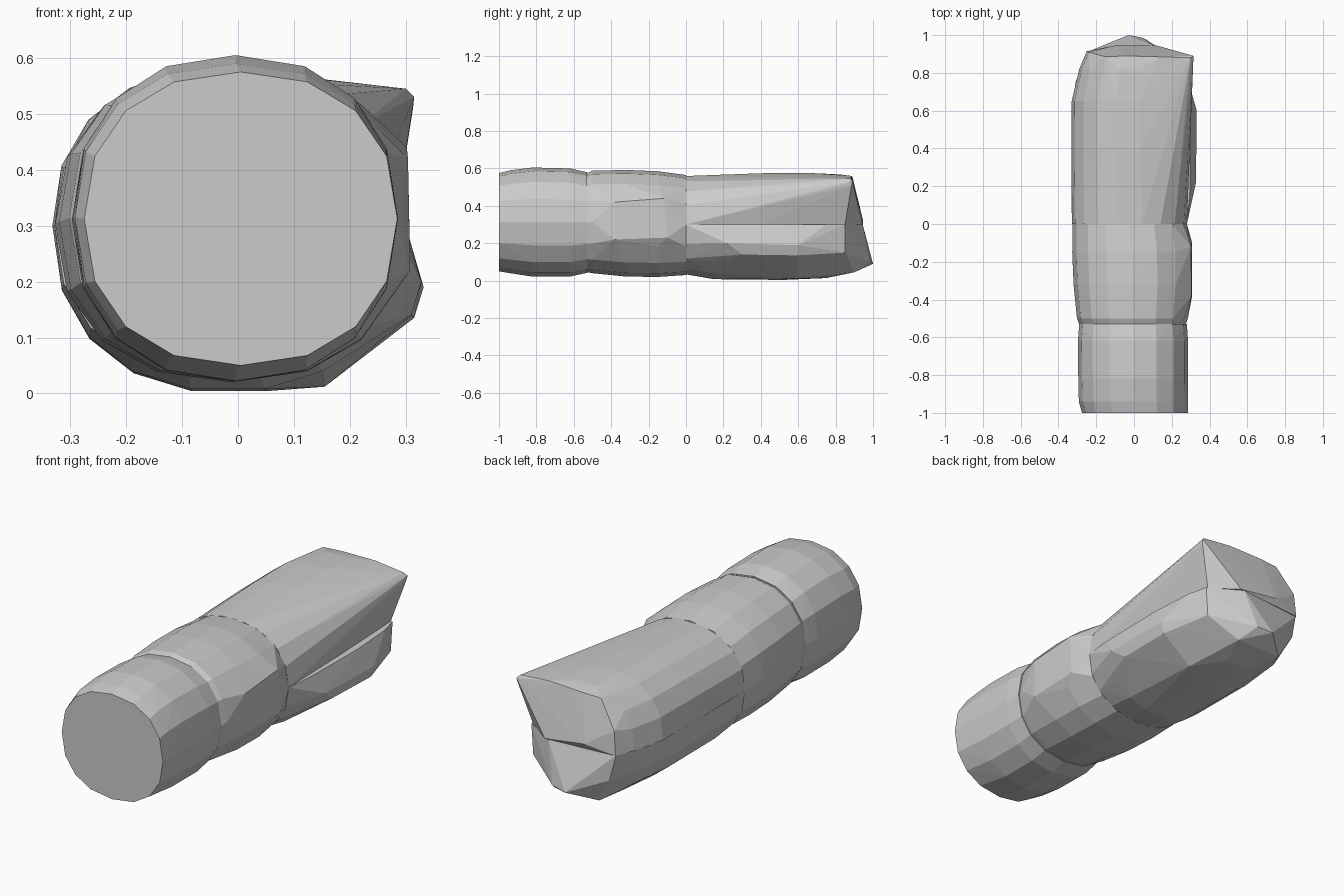
import bpy, bmesh, math

def arc(y, x0, x1, z0, z1, a0=0, a1=360, n=16, zc=None, p=2.25):
    """Points of a rounded cross-section at y, optionally only part of the turn."""
    cx, rx = (x0 + x1) / 2, (x1 - x0) / 2
    zc = (z0 + z1) / 2 if zc is None else zc
    pts = []
    for i in range(n + 1):
        t = math.radians(a0 + (a1 - a0) * i / n)
        c, s = math.cos(t), math.sin(t)
        rz = z1 - zc if s >= 0 else zc - z0
        pts.append((cx + rx * math.copysign(abs(c) ** (2 / p), c), y,
                    zc + rz * math.copysign(abs(s) ** (2 / p), s)))
    return pts

def hull(name, pts):
    """Faceted convex solid around the points."""
    bm = bmesh.new()
    for q in pts:
        bm.verts.new(q)
    bmesh.ops.remove_doubles(bm, verts=bm.verts[:], dist=0.002)
    r = bmesh.ops.convex_hull(bm, input=bm.verts[:])
    junk = {g for g in r["geom_interior"] + r["geom_unused"] if isinstance(g, bmesh.types.BMVert)}
    bmesh.ops.delete(bm, geom=list(junk), context='VERTS')
    bmesh.ops.recalc_face_normals(bm, faces=bm.faces[:])
    me = bpy.data.meshes.new(name)
    bm.to_mesh(me)
    bm.free()
    ob = bpy.data.objects.new(name, me)
    bpy.context.collection.objects.link(ob)
    return ob

def rings(table, **kw):
    return [q for row in table for q in arc(*row, **kw)]

# front section, with the round flat cap
hull("front_section", rings([
    (-1.0, -0.275, 0.285, 0.05, 0.575),
    (-0.94, -0.292, 0.285, 0.04, 0.59),
    (-0.82, -0.295, 0.286, 0.022, 0.605),
    (-0.62, -0.297, 0.286, 0.022, 0.6),
    (-0.53, -0.29, 0.28, 0.042, 0.58)]))

# middle section, flatter on its right side
hull("middle_section", rings([
    (-0.53, -0.29, 0.275, 0.045, 0.575),
    (-0.5, -0.302, 0.285, 0.04, 0.588),
    (-0.32, -0.32, 0.303, 0.022, 0.592),
    (-0.15, -0.327, 0.303, 0.02, 0.585),
    (0.0, -0.325, 0.28, 0.03, 0.565)])
    + [(0.304, -0.38, 0.42), (0.302, -0.12, 0.44), (0.308, -0.38, 0.22), (0.308, -0.1, 0.23)])

# upper rear half, drawn out to a corner at top right
half = dict(n=9, zc=0.3)
hull("upper_rear_section", rings([
    (0.0, -0.328, 0.28, 0.3, 0.563),
    (0.4, -0.332, 0.27, 0.3, 0.578),
    (0.65, -0.33, 0.26, 0.3, 0.58),
    (0.82, -0.29, 0.25, 0.3, 0.572)], a0=0, a1=180, **half)
    + [(0.3, 0.88, 0.545), (0.315, 0.89, 0.53), (0.313, 0.885, 0.51), (0.14, 0.885, 0.56),
       (-0.15, 0.885, 0.55), (-0.05, 0.89, 0.555), (0.25, 0.85, 0.3), (0.12, 0.945, 0.3),
       (-0.1, 0.945, 0.33), (-0.25, 0.915, 0.3), (-0.24, 0.91, 0.42)])

# lower rear half, tapering to a low point at the back
hull("lower_rear_section", rings([
    (0.0, -0.328, 0.28, 0.03, 0.3),
    (0.15, -0.332, 0.295, 0.004, 0.3),
    (0.52, -0.332, 0.3, 0.0, 0.3),
    (0.75, -0.31, 0.285, 0.01, 0.3)], a0=180, a1=360, **half)
    + [(0.328, 0.22, 0.2), (0.332, 0.6, 0.19), (0.315, 0.6, 0.135), (0.31, 0.3, 0.14),
       (0.155, 0.6, 0.012), (-0.25, 0.91, 0.3), (-0.22, 0.92, 0.17), (-0.15, 0.9, 0.045),
       (0.1, 0.9, 0.045), (0.26, 0.85, 0.3), (0.25, 0.85, 0.15), (0.1, 0.945, 0.3),
       (-0.03, 1.0, 0.09), (0.05, 0.985, 0.1)])
